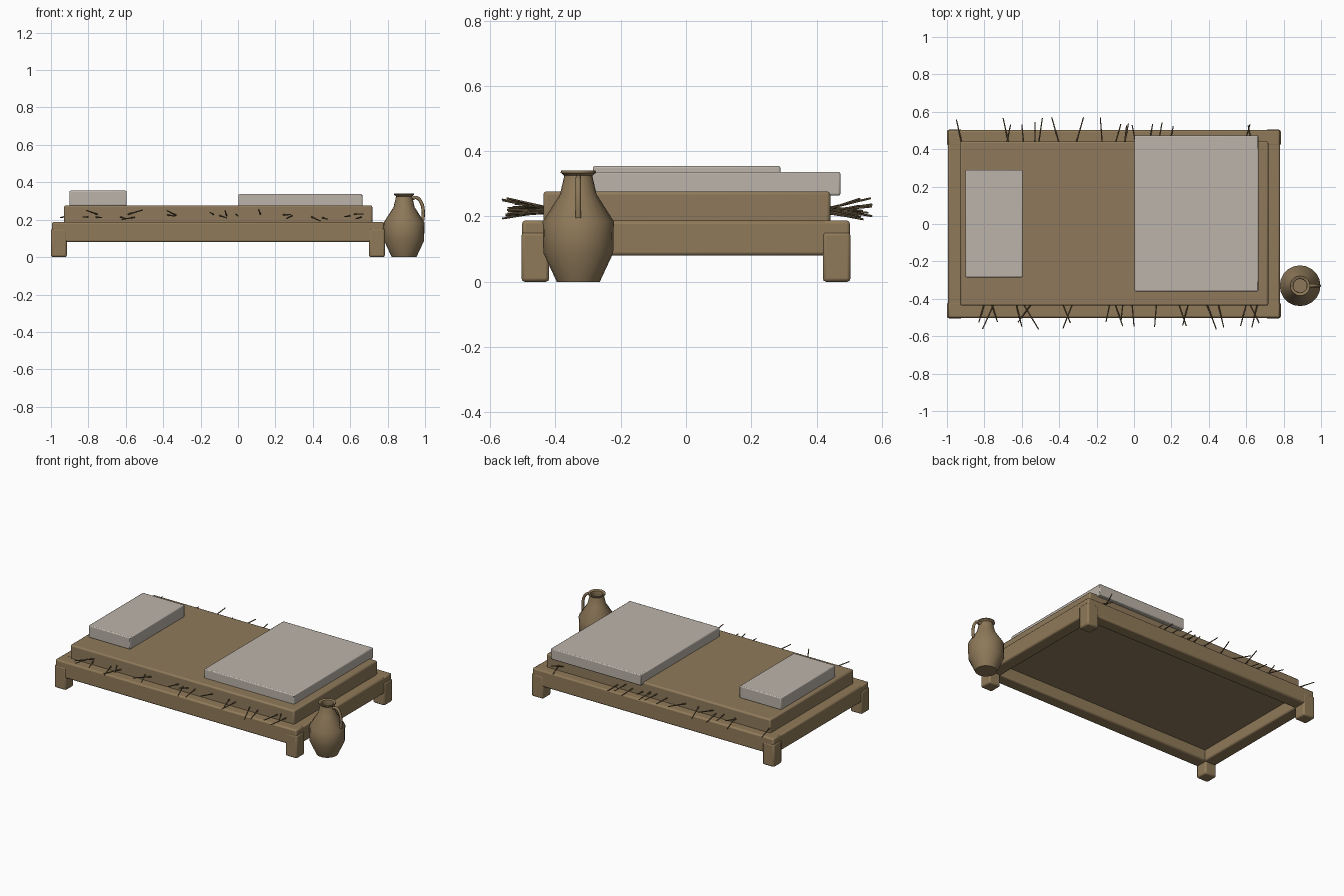
import bpy, bmesh, math, random
from mathutils import Vector

random.seed(4)
if "Cube" in bpy.data.objects:
    bpy.data.objects.remove(bpy.data.objects["Cube"])


def material(name, rgb):
    m = bpy.data.materials.new(name)
    m.use_nodes = True
    m.diffuse_color = (*rgb, 1)
    bsdf = next(n for n in m.node_tree.nodes if n.type == 'BSDF_PRINCIPLED')
    bsdf.inputs["Base Color"].default_value = (*rgb, 1)
    return m


wood = material("wood", (.28, .195, .1))
ticking = material("mattress brown", (.275, .195, .105))
linen = material("pale linen", (.5, .455, .4))
clay = material("clay", (.27, .19, .1))
straw = material("straw", (.17, .12, .06))


def finish(name, bm, mat, smooth=True):
    bmesh.ops.recalc_face_normals(bm, faces=bm.faces)
    mesh = bpy.data.meshes.new(name)
    bm.to_mesh(mesh)
    bm.free()
    mesh.materials.append(mat)
    ob = bpy.data.objects.new(name, mesh)
    bpy.context.collection.objects.link(ob)
    if smooth:
        bpy.ops.object.select_all(action='DESELECT')
        ob.select_set(True)
        bpy.context.view_layer.objects.active = ob
        bpy.ops.object.shade_smooth_by_angle(angle=math.radians(40))
    return ob


def box(name, x, y, z, mat, bevel=.01):
    bm = bmesh.new()
    bmesh.ops.create_cube(bm, size=1)
    for v in bm.verts:
        for i, (lo, hi) in enumerate((x, y, z)):
            v.co[i] = lo if v.co[i] < 0 else hi
    ob = finish(name, bm, mat)
    mod = ob.modifiers.new("soft edges", 'BEVEL')
    mod.width = bevel
    mod.segments = 2
    return ob


# Bed frame: four legs and four rails
for side, lx in (("right", -1), ("left", .7)):
    for end, ly in (("front", -.504), ("back", .419)):
        box(f"{end}_{side}_leg", (lx, lx + .085), (ly, ly + .085), (0, .152), wood)
for end, y in (("front", -.502), ("back", .417)):
    box(f"{end}_rail", (-.995, .78), (y, y + .085), (.08, .188), wood)
for side, x in (("right", -.995), ("left", .695)):
    box(f"{side}_rail", (x, x + .085), (-.46, .46), (.08, .187), wood)

# Bedding
box("mattress", (-.93, .718), (-.437, .442), (.155, .277), ticking)
box("pillow", (-.902, -.595), (-.285, .289), (.274, .355), linen, .006)
box("blanket", (.003, .665), (-.36, .473), (.264, .337), linen, .006)

# Straw ends poking out of the mattress sides: tip x and sideways lean, in hundredths
front = [(-83, -3), (-73, 3), (-81, -6), (-60, 3), (-62, -7), (-51, 8), (-34, 4),
         (-38, -5), (-15, -2), (-6, 4), (-7, -1), (0, 1), (11, -1), (28, 4), (26, -3),
         (44, 5), (48, 3), (57, -3), (67, 5), (63, -3)]
back = [(-95, -3), (-70, -3), (-66, 2), (-60, -1), (-53, 0), (-49, 2), (-44, -4),
        (-27, 4), (-18, -1), (-7, 3), (-4, 1), (-3, 2), (-1, -2), (10, 2), (15, 2),
        (21, 2), (61, -2), (62, 3)]
for name, tips, s in (("front_straw", front, -1), ("back_straw", back, 1)):
    bm = bmesh.new()
    for tip, lean in tips:
        z = random.uniform(.21, .23)
        a = Vector(((tip - lean) / 100, s * .43, z))
        b = Vector((tip / 100, s * random.uniform(.52, .572), z + random.uniform(-.025, .035)))
        turn = Vector((0, 0, 1)).rotation_difference(b - a).to_matrix().to_4x4()
        turn.translation = (a + b) / 2
        bmesh.ops.create_cone(bm, cap_ends=True, segments=6, radius1=.004, radius2=.003,
                              depth=(b - a).length, matrix=turn)
    finish(name, bm, straw, False)

# Clay jug: lathed profile with an open hollow neck
jx, jy = .888, -.33
profile = [(0, 0), (.066, 0), (.107, .088), (.109, .185), (.056, .268),
           (.043, .325), (.054, .334), (.053, .341), (.038, .336),
           (.036, .32), (.045, .265), (.095, .185), (.095, .09), (.055, .015), (0, .015)]
bm = bmesh.new()
verts = [bm.verts.new((r, 0, z)) for r, z in profile]
edges = [bm.edges.new(pair) for pair in zip(verts, verts[1:])]
bmesh.ops.spin(bm, geom=verts + edges, cent=(0, 0, 0), axis=(0, 0, 1),
               angle=math.tau, steps=20, use_merge=True)
bmesh.ops.remove_doubles(bm, verts=bm.verts, dist=.0005)
jug = finish("jug", bm, clay)
jug.location = (jx, jy, 0)

# Jug handle: curved strap
path = [(.04, .312), (.066, .318), (.09, .295), (.102, .25), (.1, .195)]
curve = bpy.data.curves.new("jug_handle", 'CURVE')
curve.dimensions = '3D'
curve.bevel_depth = .009
curve.bevel_resolution = 2
curve.use_fill_caps = True
spline = curve.splines.new('BEZIER')
spline.bezier_points.add(len(path) - 1)
for p, (x, z) in zip(spline.bezier_points, path):
    p.co = (jx + x, jy, z)
    p.handle_left_type = p.handle_right_type = 'AUTO'
spline.resolution_u = 4
curve.materials.append(clay)
bpy.context.collection.objects.link(bpy.data.objects.new("jug_handle", curve))
